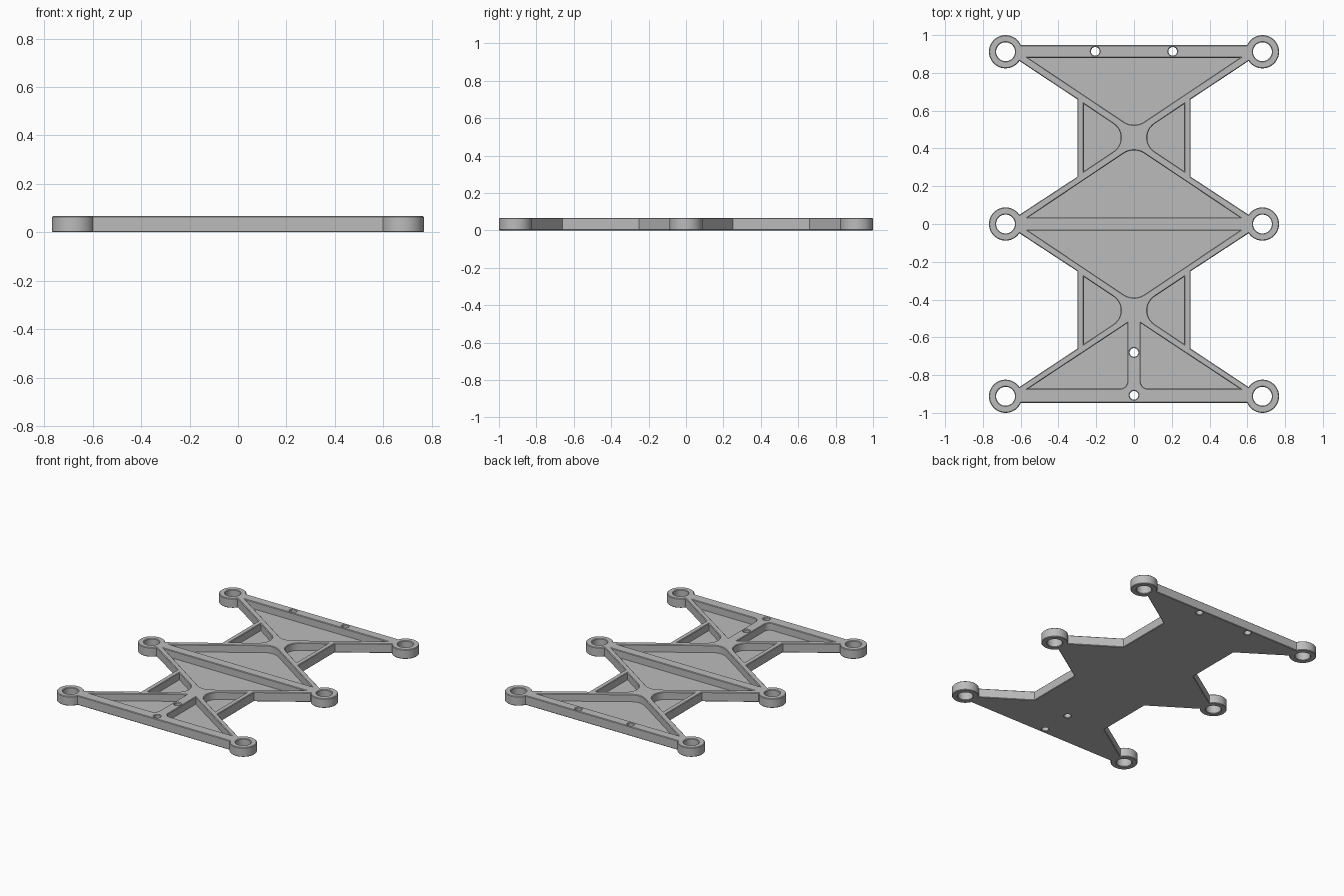
import bpy, bmesh, math
from mathutils import Vector

cube = bpy.data.objects.get("Cube")
if cube:
    bpy.data.objects.remove(cube)

HEIGHT, FLOOR, CHAMFER = 0.067, 0.015, 0.004
BOSS_X, BOSS_Y, BOSS_R, HOLE_R = 0.68, 0.912, 0.088, 0.05

grey = bpy.data.materials.new("plain grey")
grey.use_nodes = True
grey.diffuse_color = (0.5, 0.5, 0.5, 1)
grey.node_tree.nodes["Principled BSDF"].inputs["Base Color"].default_value = (0.5, 0.5, 0.5, 1)


def arc(cx, cy, r, start, end, n=40):
    """Points along an arc, angles in degrees."""
    return [Vector((cx + r * math.cos(a), cy + r * math.sin(a)))
            for a in (math.radians(start + (end - start) * i / n) for i in range(n + 1))]


def circle(cx, cy, r):
    return arc(cx, cy, r, 0, 360)[:-1]


def rounded(corners):
    """Counter-clockwise convex polygon from (x, y, fillet radius) corners."""
    out = []
    for i, (x, y, r) in enumerate(corners):
        p = Vector((x, y))
        if r == 0:
            out.append(p)
            continue
        a = (Vector(corners[i - 1][:2]) - p).normalized()
        b = (Vector(corners[(i + 1) % len(corners)][:2]) - p).normalized()
        half = a.angle(b) / 2
        centre = p + (a + b).normalized() * r / math.sin(half)
        first = p + a * r / math.tan(half) - centre
        start = math.degrees(math.atan2(first.y, first.x))
        out += arc(centre.x, centre.y, r, start, start + 180 - 2 * math.degrees(half), 12)
    return out


def mirror(pts, sx, sy):
    """Mirrored outline, kept counter-clockwise."""
    out = [Vector((p.x * sx, p.y * sy)) for p in pts]
    return out if sx * sy > 0 else out[::-1]


def grow(pts, d):
    """Offset a counter-clockwise outline outward by d with mitred corners."""
    out = []
    for i, p in enumerate(pts):
        e1 = (p - pts[i - 1]).normalized()
        e2 = (pts[(i + 1) % len(pts)] - p).normalized()
        n1, n2 = Vector((e1.y, -e1.x)), Vector((e2.y, -e2.x))
        out.append(p + (n1 + n2) * d / (1 + n1.dot(n2)))
    return out


def wall(bm, pts, sections):
    """Wall through (z, offset) sections; returns the lowest and highest rings."""
    rings = [[bm.verts.new((p.x, p.y, z)) for p in grow(pts, d)] for z, d in sections]
    for lo, hi in zip(rings, rings[1:]):
        for i in range(len(lo)):
            bm.faces.new((lo[i - 1], lo[i], hi[i], hi[i - 1]))
    return rings[0], rings[-1]


def cap(bm, rings):
    """Flat face bounded by the first ring, with the other rings left open."""
    edges = [bm.edges.get((r[i - 1], r[i])) for r in rings for i in range(len(r))]
    bmesh.ops.triangle_fill(bm, use_beauty=True, edges=edges, normal=(0, 0, 1))


# Plate outline with six round bosses
half = (arc(BOSS_X, -BOSS_Y, BOSS_R, -156.6, 146.2)
        + [Vector((0.3, -0.66)), Vector((0.3, -0.25))]
        + arc(BOSS_X, 0, BOSS_R, -146.2, 146.2)
        + [Vector((0.3, 0.25)), Vector((0.3, 0.66))]
        + arc(BOSS_X, BOSS_Y, BOSS_R, -146.2, 156.6))
outline = half + mirror(half, -1, 1)

# Pockets between the ribs
back = rounded([(-0.56, 0.88, 0), (0, 0.505, 0.1), (0.56, 0.88, 0)])
middle = rounded([(-0.56, 0.035, 0), (0.56, 0.035, 0), (0, 0.41, 0.1)])
side = rounded([(0.265, 0.28, 0), (0.265, 0.635, 0), (0, 0.457, 0.088)])
front = rounded([(0.035, -0.525, 0), (0.035, -0.872, 0.04), (0.56, -0.872, 0)])
pockets = [back, middle, mirror(middle, 1, -1), front, mirror(front, -1, 1)]
pockets += [mirror(side, sx, sy) for sx in (1, -1) for sy in (1, -1)]

# Boss holes and small screw holes
holes = [circle(sx * BOSS_X, y, HOLE_R) for sx in (1, -1) for y in (-BOSS_Y, 0, BOSS_Y)]
holes += [circle(x, y, 0.023) for x, y in
          ((-0.205, 0.914), (0.205, 0.914), (0, -0.68), (0, -0.907))]

# Chamfered walls of the outline, holes and pockets
bm = bmesh.new()
shoulder = HEIGHT - CHAMFER
low, high = wall(bm, outline, [(0, -CHAMFER), (CHAMFER, 0), (shoulder, 0), (HEIGHT, -CHAMFER)])
bottom_rings, top_rings = [low], [high]
for pts in holes:
    low, high = wall(bm, pts, [(0, CHAMFER), (CHAMFER, 0), (shoulder, 0), (HEIGHT, CHAMFER)])
    bottom_rings.append(low)
    top_rings.append(high)
for pts in pockets:
    low, high = wall(bm, pts, [(FLOOR, 0), (shoulder, 0), (HEIGHT, CHAMFER)])
    bm.faces.new(low)
    top_rings.append(high)

# Underside and rib tops
cap(bm, bottom_rings)
cap(bm, top_rings)
bmesh.ops.recalc_face_normals(bm, faces=bm.faces[:])

mesh = bpy.data.meshes.new("ribbed_frame")
bm.to_mesh(mesh)
bm.free()
mesh.materials.append(grey)
frame = bpy.data.objects.new("ribbed_frame", mesh)
bpy.context.collection.objects.link(frame)
bpy.context.view_layer.objects.active = frame
frame.select_set(True)
bpy.ops.object.shade_smooth_by_angle(angle=math.radians(25))
